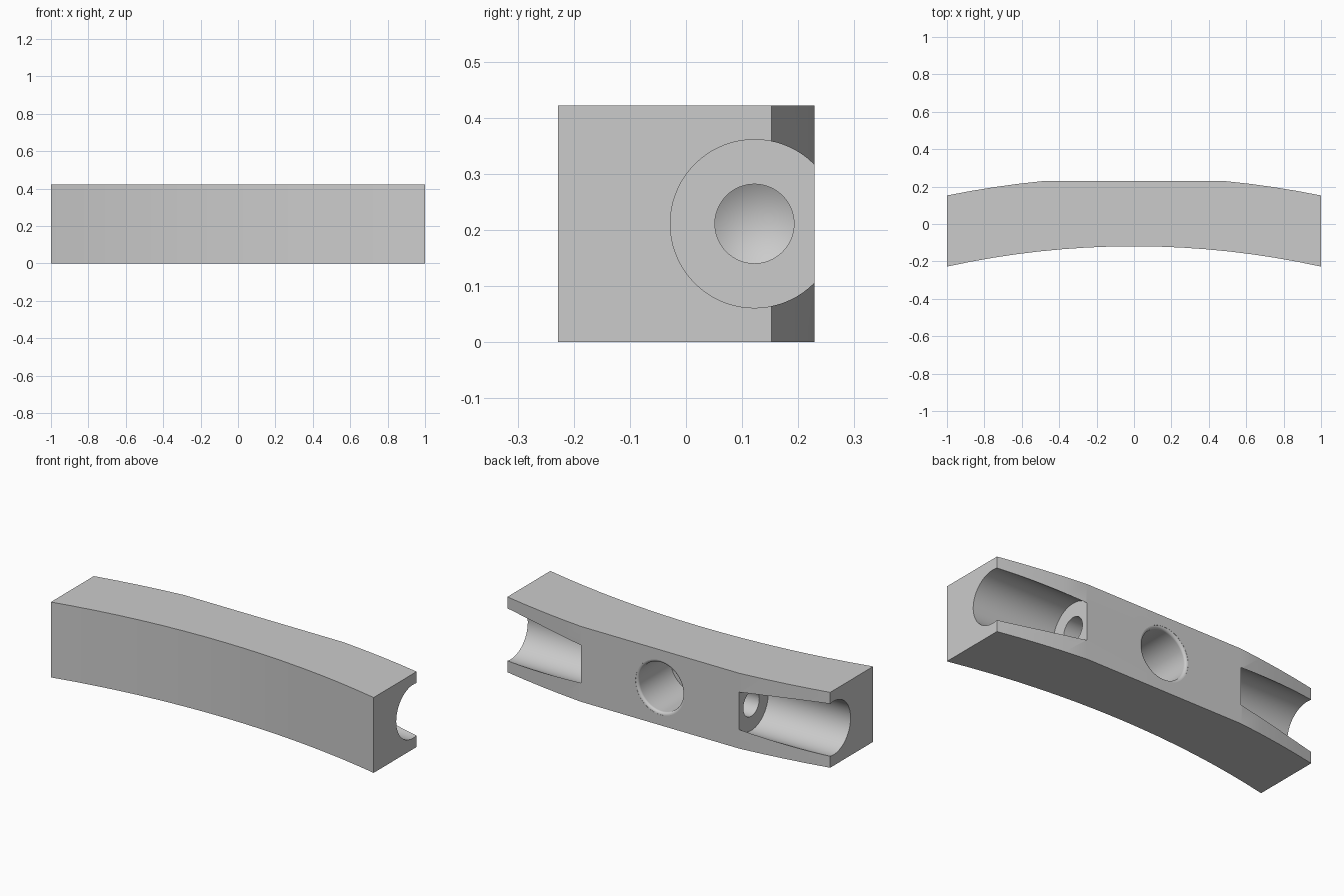
import bpy
import bmesh
from math import sin, cos, pi, asin
from mathutils import Matrix, Vector

if "Cube" in bpy.data.objects:
    bpy.data.objects.remove(bpy.data.objects["Cube"])

HEIGHT = 0.422
CENTRE_Y = -4.769        # shared centre of both arcs
R_FRONT, R_BACK = 4.65, 5.022
FLAT_X = 0.492           # half width of the flat on the back
BACK_Y = 0.228
MID_Z = HEIGHT / 2

grey = bpy.data.materials.new("plain grey")
grey.use_nodes = True
grey.diffuse_color = (0.6, 0.6, 0.6, 1)
grey.node_tree.nodes["Principled BSDF"].inputs["Base Color"].default_value = (0.6, 0.6, 0.6, 1)


def make_object(name, bm):
    bmesh.ops.recalc_face_normals(bm, faces=bm.faces)
    mesh = bpy.data.meshes.new(name)
    bm.to_mesh(mesh)
    bm.free()
    mesh.materials.append(grey)
    obj = bpy.data.objects.new(name, mesh)
    bpy.context.collection.objects.link(obj)
    return obj


def arc(radius, x0, x1, steps):
    a0, a1 = asin(x0 / radius), asin(x1 / radius)
    angles = [a0 + (a1 - a0) * i / steps for i in range(steps + 1)]
    return [(radius * sin(a), CENTRE_Y + radius * cos(a)) for a in angles]


def lathe(name, profile, matrix, steps=72):
    """Solid turned round local z from (distance, radius) points."""
    bm = bmesh.new()
    verts = [bm.verts.new((r, 0, d)) for d, r in profile]
    edges = [bm.edges.new(pair) for pair in zip(verts, verts[1:])]
    bmesh.ops.spin(bm, geom=verts + edges, cent=(0, 0, 0), axis=(0, 0, 1),
                   angle=2 * pi, steps=steps, use_merge=True)
    bmesh.ops.remove_doubles(bm, verts=bm.verts, dist=1e-5)
    bm.transform(matrix)
    return make_object(name, bm)


# Curved bar: concave front, convex back with a flat in the middle
outline = arc(R_FRONT, -1, 1, 16) + arc(R_BACK, 1, FLAT_X, 4) + arc(R_BACK, -FLAT_X, -1, 4)
bm = bmesh.new()
base = bm.faces.new([bm.verts.new((x, y, 0)) for x, y in outline])
top = bmesh.ops.extrude_face_region(bm, geom=[base])["geom"]
bmesh.ops.translate(bm, vec=(0, 0, HEIGHT),
                    verts=[v for v in top if isinstance(v, bmesh.types.BMVert)])
bar = make_object("curved_bar", bm)

# End bores: open channel, then a drilled pilot hole with a conical tip
bore = [(1.1, 0), (1.1, 0.15), (0.49, 0.15), (0.49, 0.0705), (0.25, 0.0705), (0.208, 0)]
cutters = []
for name, side in (("left_bore", 1), ("right_bore", -1)):
    turn = Matrix.Translation((0, 0.122, MID_Z)) @ Matrix.Rotation(side * pi / 2, 4, 'Y')
    cutters.append(lathe(name, bore, turn))

# Blind hole in the back with a rounded rim
hole_r, fillet, depth = 0.137, 0.015, 0.29
rim = [(-fillet + fillet * sin(i * pi / 10), hole_r + fillet - fillet * cos(i * pi / 10))
       for i in range(6)]
socket = [(-depth, 0), (-depth, hole_r)] + rim + [(0.1, hole_r + fillet), (0.1, 0)]
turn = Matrix.Translation((0, BACK_Y, MID_Z)) @ Matrix.Rotation(-pi / 2, 4, 'X')
cutters.append(lathe("back_hole", socket, turn))

# Cut the holes, then discard the cutters
bpy.ops.object.select_all(action='DESELECT')
bar.select_set(True)
bpy.context.view_layer.objects.active = bar
for cutter in cutters:
    mod = bar.modifiers.new(cutter.name, 'BOOLEAN')
    mod.operation = 'DIFFERENCE'
    mod.solver = 'EXACT'
    mod.object = cutter
    bpy.ops.object.modifier_apply(modifier=mod.name)
    bpy.data.objects.remove(cutter)

# Smooth bores, crisp edges
bpy.ops.object.shade_smooth_by_angle(angle=pi / 6)
weighted = bar.modifiers.new("weighted_normals", 'WEIGHTED_NORMAL')
weighted.keep_sharp = True
